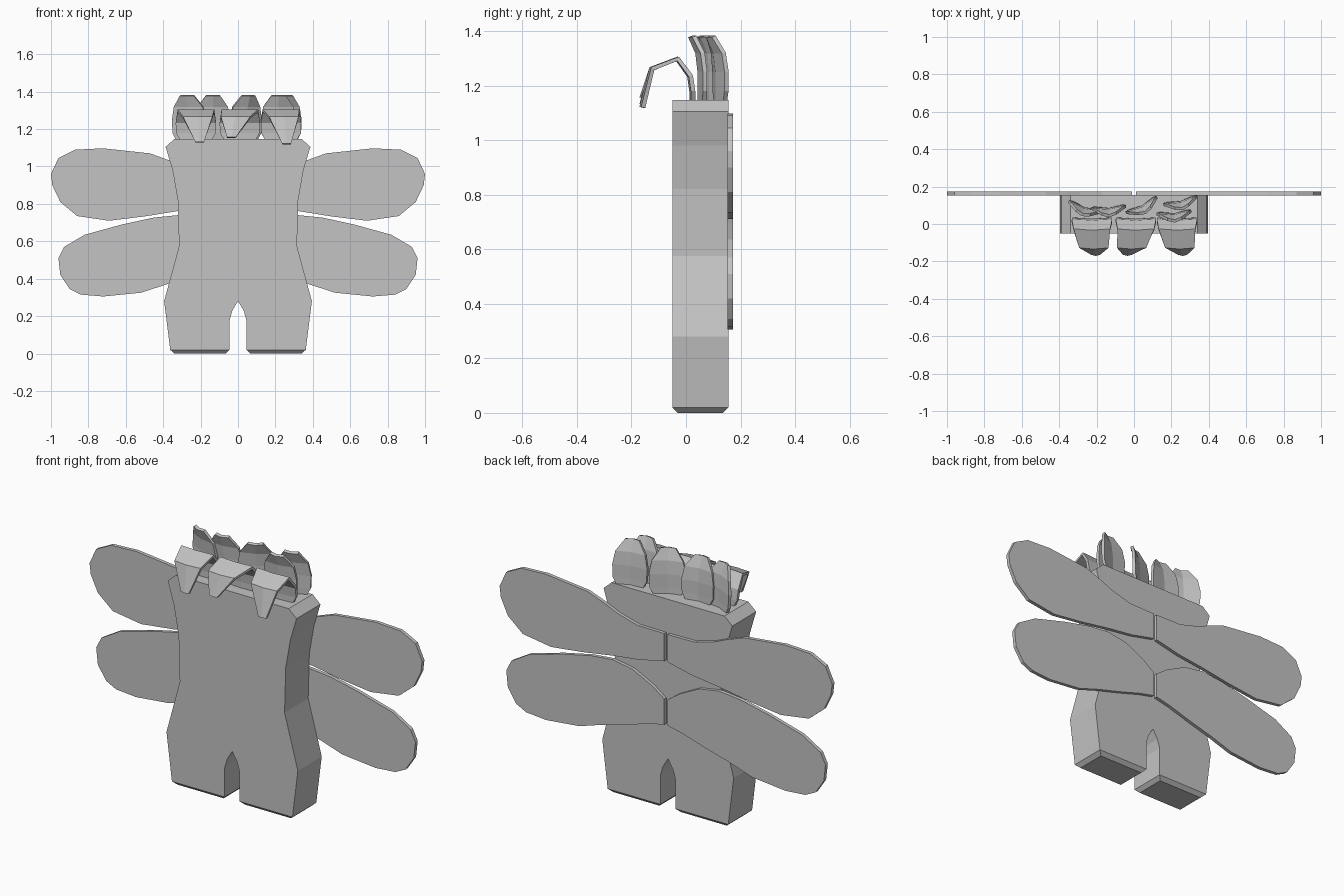
import bpy, bmesh, math
from mathutils import Matrix, Vector

if "Cube" in bpy.data.objects:
    bpy.data.objects.remove(bpy.data.objects["Cube"])

grey = bpy.data.materials.new("plain grey")
grey.diffuse_color = (0.55, 0.55, 0.55, 1)
grey.use_nodes = True
grey.node_tree.nodes["Principled BSDF"].inputs["Base Color"].default_value = grey.diffuse_color


def finish(name, bm):
    bmesh.ops.recalc_face_normals(bm, faces=bm.faces)
    me = bpy.data.meshes.new(name)
    bm.to_mesh(me)
    bm.free()
    me.materials.append(grey)
    ob = bpy.data.objects.new(name, me)
    bpy.context.collection.objects.link(ob)
    return ob


def slab(points, y0, y1):
    """Extrude an x-z outline from y0 to y1."""
    bm = bmesh.new()
    face = bm.faces.new([bm.verts.new((x, y0, z)) for x, z in points])
    ext = bmesh.ops.extrude_face_region(bm, geom=[face])
    moved = [v for v in ext["geom"] if isinstance(v, bmesh.types.BMVert)]
    bmesh.ops.translate(bm, verts=moved, vec=(0, y1 - y0, 0))
    if not any(len(f.verts) == len(points) and f.calc_center_median().y < y0 + 1e-5 for f in bm.faces):
        bm.faces.new([v for v in bm.verts if v not in moved])
    return bm


# Body: waisted slab with two stubby legs and an arched gap
half = [(0.045, 0), (0.36, 0), (0.395, 0.28), (0.315, 0.575), (0.322, 0.82),
        (0.35, 0.98), (0.387, 1.105), (0.34, 1.147)]
arch = [(-0.045, 0.18), (-0.03, 0.23), (0, 0.28), (0.03, 0.23), (0.045, 0.18)]
body = slab(half + [(-x, z) for x, z in reversed(half)] + arch, -0.05, 0.155)
soles = [e for e in body.edges if all(v.co.z < 1e-5 for v in e.verts)]
bmesh.ops.bevel(body, geom=soles, offset=0.02, segments=1, affect='EDGES')
finish("body", body)

# Wings: thin plates on the back, mirrored
wings = {
    "upper_wing": [(0.01, 0.965), (0.17, 0.967), (0.29, 1.0), (0.36, 1.03), (0.47, 1.07),
                   (0.72, 1.097), (0.87, 1.09), (0.96, 1.045), (1.0, 0.96), (0.993, 0.9),
                   (0.95, 0.81), (0.86, 0.735), (0.69, 0.71), (0.50, 0.733),
                   (0.32, 0.762), (0.16, 0.782), (0.01, 0.815)],
    "lower_wing": [(0.01, 0.61), (0.08, 0.66), (0.2, 0.72), (0.32, 0.74), (0.45, 0.727),
                   (0.62, 0.69), (0.82, 0.635), (0.93, 0.57), (0.96, 0.51), (0.95, 0.42),
                   (0.9, 0.345), (0.84, 0.315), (0.72, 0.305), (0.52, 0.325),
                   (0.38, 0.37), (0.25, 0.405), (0.1, 0.45), (0.01, 0.47)],
}
for name, pts in wings.items():
    for side, s in (("left", -1), ("right", 1)):
        finish(f"{side}_{name}", slab([(s * x, z) for x, z in pts], 0.153, 0.173))


def petal(name, rows, x, y, angle=0, fold=0.012, tip=(0, 0), thick=0.016):
    """Sheet of (half width, y, z) rows with a centre crease; tip shifts the last row."""
    bm = bmesh.new()
    turn = Matrix.Translation((x, y, 0)) @ Matrix.Rotation(math.radians(angle), 4, 'Z')
    grid = []
    for i, (w, dy, z) in enumerate(rows):
        t = max(0, i - len(rows) + 3) / 2
        grid.append([bm.verts.new(turn @ Vector((k * w + tip[0] * t, dy + abs(k) * fold,
                                                 z + (tip[1] if t == 1 else 0))))
                     for k in (-1, 0, 1)])
    for a, b in zip(grid, grid[1:]):
        for k in (0, 1):
            bm.faces.new((a[k], a[k + 1], b[k + 1], b[k]))
    mod = finish(name, bm).modifiers.new("thickness", 'SOLIDIFY')
    mod.thickness = thick
    mod.offset = 0


# Back row: upright petals with tips leaning forward
upright = [(0.07, 0, 1.143), (0.09, 0, 1.18), (0.093, 0, 1.25),
           (0.08, -0.008, 1.32), (0.038, -0.035, 1.38)]
for i, (x, y, a) in enumerate([(-0.265, 0.082, -18), (-0.135, 0.078, 4), (0.045, 0.092, 27),
                               (0.215, 0.05, 5), (0.25, 0.115, 14)]):
    petal(f"upright_petal_{i + 1}", upright, x, y, a)

# Front row: petals that bend over the front edge
droop = [(0.085, 0.02, 1.143), (0.105, 0.02, 1.18), (0.108, 0.012, 1.235),
         (0.098, -0.035, 1.298), (0.078, -0.128, 1.262), (0.023, -0.163, 1.125)]
for i, (x, tip) in enumerate([(-0.225, (0.02, 0.005)), (0.01, (-0.045, 0.03)),
                              (0.23, (0.03, -0.005))]):
    petal(f"drooping_petal_{i + 1}", droop, x, 0, 0, 0.006, tip)
